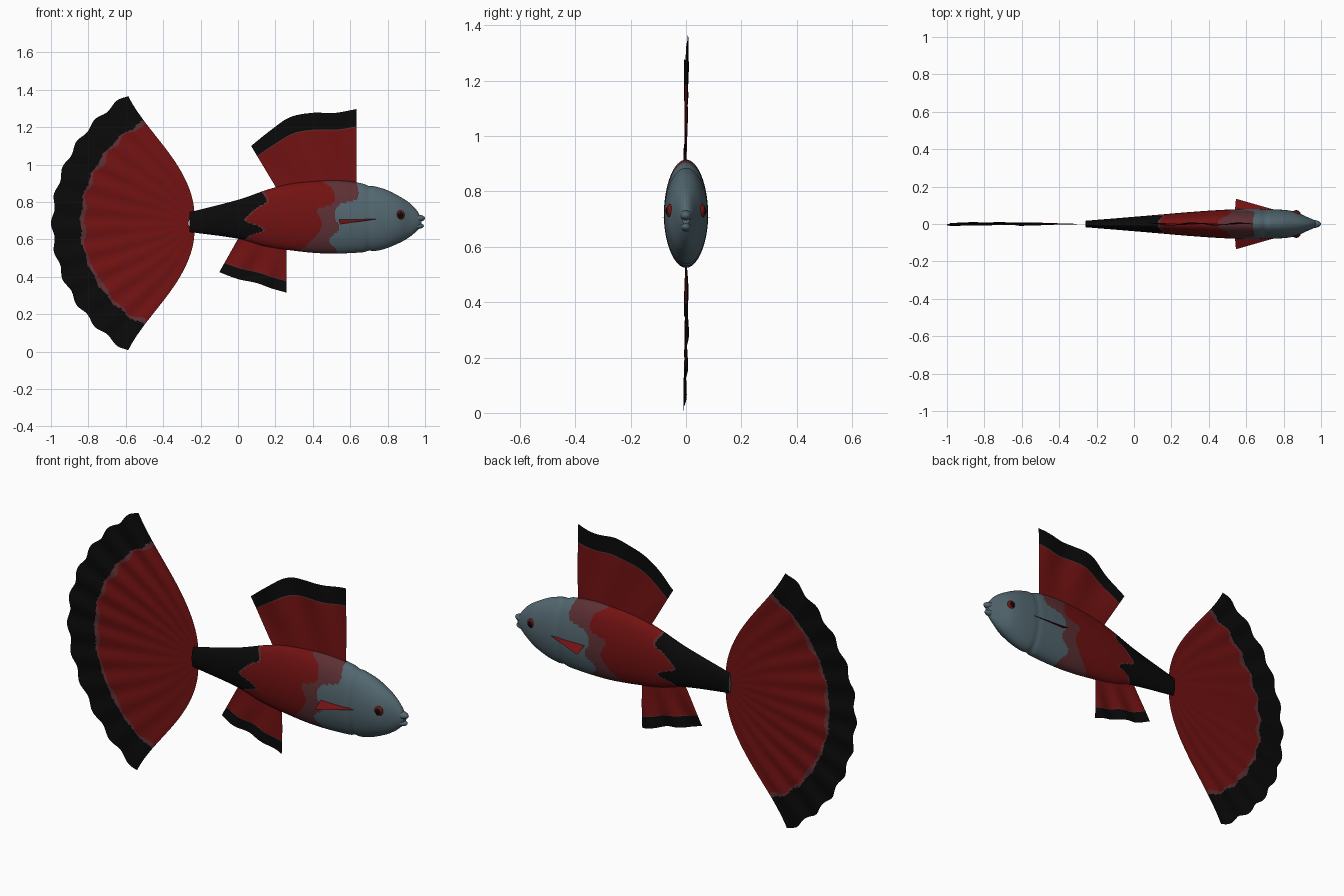
import bpy, bmesh
from math import sin, cos, pi, exp, radians
from mathutils import Matrix, Vector

cube = bpy.data.objects.get("Cube")
if cube:
    bpy.data.objects.remove(cube, do_unlink=True)


def material(name, r, g, b):
    m = bpy.data.materials.new(name)
    m.use_nodes = True
    m.diffuse_color = (r, g, b, 1)
    shader = m.node_tree.nodes["Principled BSDF"]
    shader.inputs["Base Color"].default_value = (r, g, b, 1)
    shader.inputs["Roughness"].default_value = 0.7
    return m


MATS = [material("slate_blue", .085, .135, .16),
        material("deep_red", .17, .006, .006),
        material("jet_black", .003, .003, .003),
        material("dusky_mauve", .11, .03, .035)]
SLATE, RED, BLACK, MAUVE = range(4)
made = []


def curve(points, x):
    """Smooth interpolation through (x, value) pairs, clamped at the ends."""
    if x <= points[0][0]:
        return points[0][1]
    if x >= points[-1][0]:
        return points[-1][1]

    def slope(i):
        a, b = points[max(i - 1, 0)], points[min(i + 1, len(points) - 1)]
        return (b[1] - a[1]) / (b[0] - a[0])
    i = max(k for k in range(len(points) - 1) if points[k][0] <= x)
    (x0, y0), (x1, y1) = points[i], points[i + 1]
    h = x1 - x0
    t = (x - x0) / h
    s = t * t * (3 - 2 * t)
    return (y0 + (y1 - y0) * s + h * slope(i) * t * (1 - t) ** 2
            - h * slope(i + 1) * t * t * (1 - t))


def finish(name, bm, mirror=False):
    mesh = bpy.data.meshes.new(name)
    bm.to_mesh(mesh)
    bm.free()
    for m in MATS:
        mesh.materials.append(m)
    ob = bpy.data.objects.new(name, mesh)
    bpy.context.collection.objects.link(ob)
    if mirror:
        mod = ob.modifiers.new("both_sides", 'MIRROR')
        mod.use_axis = (False, True, False)
        mod.use_mirror_merge = False
    made.append(ob)
    return ob


def grid(name, point, colour, nu, nv, tube=False):
    """Surface from point(u, v), coloured per face by colour(u, v, centre)."""
    bm = bmesh.new()
    rows = [[bm.verts.new(point(i / nu, j / nv)) for i in range(nu if tube else nu + 1)]
            for j in range(nv + 1)]
    for j in range(nv):
        for i in range(nu):
            k = (i + 1) % len(rows[0])
            f = bm.faces.new((rows[j][i], rows[j][k], rows[j + 1][k], rows[j + 1][i]))
            f.material_index = colour((i + .5) / nu, (j + .5) / nv, f.calc_center_median())
    if tube:
        bm.faces.new(rows[0])
        bm.faces.new(rows[-1])
        bmesh.ops.recalc_face_normals(bm, faces=bm.faces)
    return finish(name, bm)


def ellipsoid(name, centre, radii, colour, mirror=False):
    bm = bmesh.new()
    bmesh.ops.create_uvsphere(bm, u_segments=24, v_segments=16, radius=1,
                              matrix=Matrix.Translation(centre) @ Matrix.Diagonal((*radii, 1)))
    for f in bm.faces:
        f.material_index = colour
    return finish(name, bm, mirror)


# Body: elliptical sections along the length
BACK = [(-.26, .745), (.01, .815), (.17, .87), (.3, .9), (.5, .915), (.62, .907),
        (.78, .87), (.86, .832), (.92, .793), (.96, .75), (.98, .712)]
BELLY = [(-.26, .64), (.01, .602), (.14, .565), (.28, .542), (.44, .526), (.6, .527),
         (.76, .543), (.86, .58), (.92, .615), (.96, .65), (.98, .678)]
WIDTH = [(-.26, .017), (.1, .047), (.3, .064), (.5, .077), (.65, .08), (.78, .077),
         (.86, .066), (.92, .04), (.96, .023), (.98, .012)]

# Edges of the colour patches: x against height
BLACK_EDGE = [(.58, .03), (.62, .06), (.645, .13), (.67, .11), (.7, .035),
              (.735, .06), (.77, .1), (.8, .15), (.86, .125)]
RED_EDGE = [(.53, .32), (.6, .4), (.68, .45), (.76, .425), (.79, .505), (.87, .505), (.91, .45)]
MAUVE_EDGE = [(.535, .53), (.6, .49), (.655, .54), (.735, .515), (.79, .55),
              (.815, .635), (.91, .635)]


def body_point(u, v):
    x = -.26 + 1.24 * v
    top, low = curve(BACK, x), curve(BELLY, x)
    gill = 1 - .035 * exp(-((x - .7) / .018) ** 2)
    a = 2 * pi * u
    return (x, curve(WIDTH, x) * gill * cos(a),
            (top + low) / 2 + (top - low) / 2 * gill * sin(a))


def body_colour(u, v, c):
    edge = curve(BLACK_EDGE, c.z)
    if c.x < edge:
        return BLACK
    if c.x < edge + .012:
        return MAUVE
    if c.x < curve(RED_EDGE, c.z):
        return RED
    return MAUVE if c.x < curve(MAUVE_EDGE, c.z) else SLATE


body = grid("body", body_point, body_colour, 96, 220, tube=True)

# Lips and eyes
ellipsoid("upper_lip", (.955, 0, .713), (.045, .022, .02), SLATE)
ellipsoid("lower_lip", (.95, 0, .672), (.044, .02, .017), SLATE)
ellipsoid("eyes", (.865, .056, .73), (.025, .015, .026), RED, True)
ellipsoid("pupils", (.867, .062, .73), (.017, .012, .018), BLACK, True)


# Tail fin: a pleated fan with a scalloped rim
def tail_point(u, v):
    s = 2 * u - 1
    rim = .757 + .008 * sin(s * 34 + pi / 2) + .015 * s ** 6
    r = .03 + v * (rim - .03)
    if v < 1:
        r = min(r, .03 + v * .727 + (rim - .757) * v ** 4)
    a = s * radians(62.6 + 13.4 * ((.76 - r) / .476) ** 2)
    y = v * (.005 * sin(s * 34) + .006 * sin(s * 5 + v * 4)) * (.4 + .6 * v)
    return (-.235 - r * cos(a), y, .687 + r * sin(a))


def tail_colour(u, v, c):
    r = (Vector((c.x, c.z)) - Vector((-.235, .687))).length
    s = 2 * u - 1
    black = .607 + .006 * sin(s * 34)
    mauve = black - .018 - .012 * sin(s * 9) * sin(s * 21)
    return BLACK if r > black else MAUVE if r > mauve else RED


grid("tail_fin", tail_point, tail_colour, 200, 90)


# Dorsal and anal fins: ruled between a base line and an outer edge
def fin(name, base, outer, band):
    (bx0, bz0), (bx1, bz1) = base
    x0, x1 = outer[0][0], outer[-1][0]

    def point(u, v):
        bx, bz = bx0 + (bx1 - bx0) * u, bz0 + (bz1 - bz0) * u
        x = x0 + (x1 - x0) * u
        return (bx + (x - bx) * v, .008 * v * sin(u * 14 + v * 2),
                bz + (curve(outer, x) - bz) * v)

    def colour(u, v, c):
        return BLACK if v > band + .012 else MAUVE if v > band else RED
    grid(name, point, colour, 48, 80)


fin("dorsal_fin", ((.22, .85), (.634, .86)),
    [(.07, 1.1), (.17, 1.18), (.275, 1.252), (.4, 1.277), (.515, 1.276), (.634, 1.297)], .77)
fin("anal_fin", ((.015, .63), (.258, .57)),
    [(-.1, .425), (0, .388), (.1, .367), (.18, .338), (.258, .316)], .745)

# Pectoral fins: thin triangles sweeping back from the head
bm = bmesh.new()
corners = [(.765, .072, .712), (.54, .074, .71), (.545, .135, .68)]
bm.faces.new([bm.verts.new(c) for c in corners]).material_index = RED
finish("pectoral_fins", bm, mirror=True)

# Smooth shading with sharp edges kept
bpy.ops.object.select_all(action='DESELECT')
for ob in made:
    ob.select_set(True)
bpy.context.view_layer.objects.active = body
bpy.ops.object.shade_smooth_by_angle(angle=radians(40))
